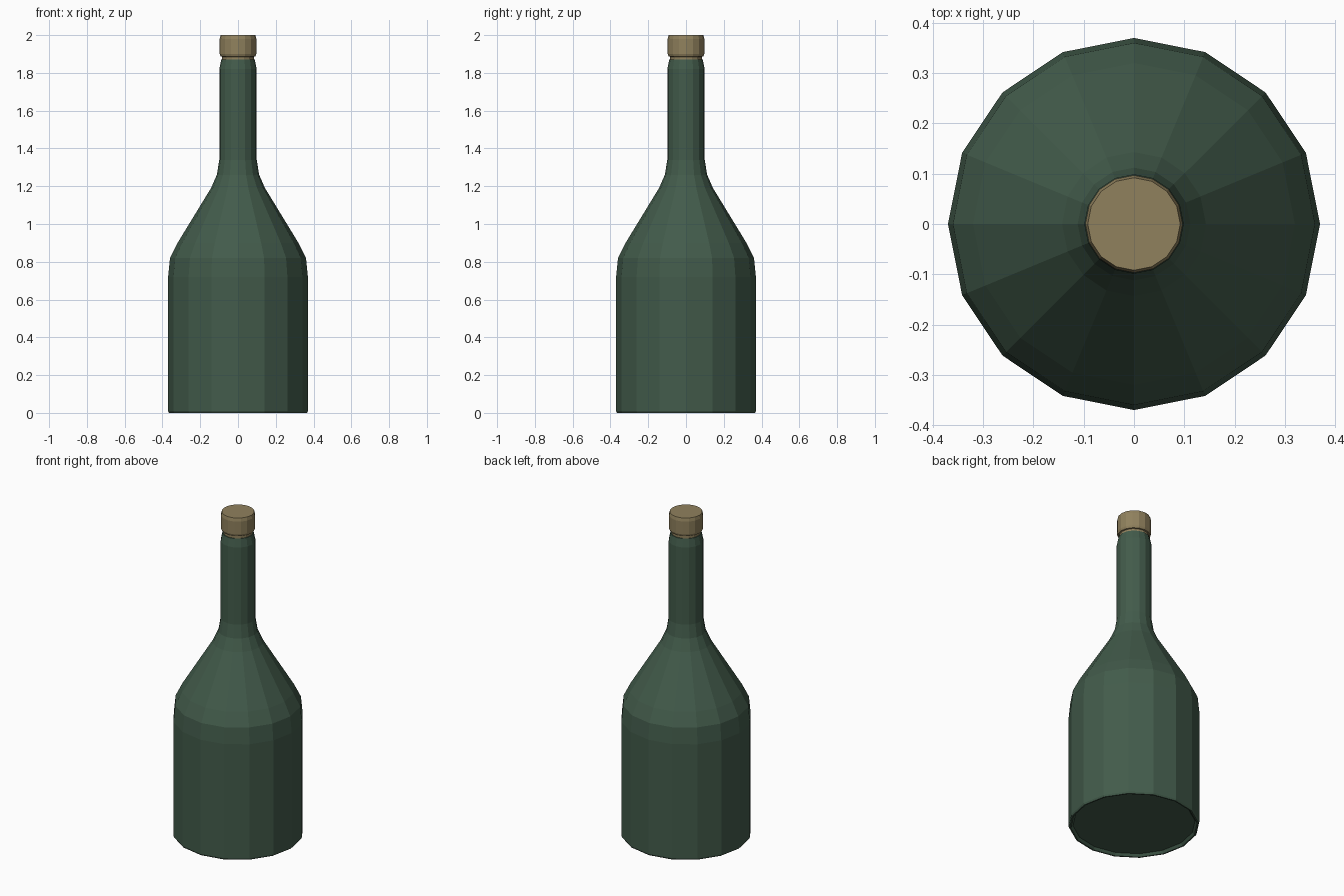
import bpy, bmesh
from math import cos, sin, tau

if "Cube" in bpy.data.objects:
    bpy.data.objects.remove(bpy.data.objects["Cube"])

SIDES = 16


def material(name, color):
    mat = bpy.data.materials.new(name)
    mat.diffuse_color = (*color, 1)
    mat.use_nodes = True
    mat.node_tree.nodes["Principled BSDF"].inputs["Base Color"].default_value = mat.diffuse_color
    return mat


def lathe(name, profile, mat):
    """Spin (radius, height) points around z and cap both ends."""
    bm = bmesh.new()
    rings = [[bm.verts.new((r * cos(tau * i / SIDES), r * sin(tau * i / SIDES), z))
              for i in range(SIDES)] for r, z in profile]
    for low, high in zip(rings, rings[1:]):
        for i in range(SIDES):
            j = (i + 1) % SIDES
            bm.faces.new((low[i], low[j], high[j], high[i]))
    bm.faces.new(rings[0][::-1])
    bm.faces.new(rings[-1])
    mesh = bpy.data.meshes.new(name)
    bm.to_mesh(mesh)
    bm.free()
    mesh.materials.append(mat)
    obj = bpy.data.objects.new(name, mesh)
    bpy.context.collection.objects.link(obj)
    return obj


glass = material("green_glass", (0.055, 0.105, 0.07))
cork = material("cork", (0.28, 0.22, 0.11))

# Glass body: slightly recessed base, straight wall, shoulder, neck and lip
lathe("bottle", [
    (0.345, 0.015), (0.357, 0.0), (0.365, 0.0), (0.37, 0.01),
    (0.37, 0.72), (0.36, 0.82), (0.32, 0.90),
    (0.143, 1.19), (0.112, 1.26), (0.099, 1.34),
    (0.099, 1.82), (0.089, 1.87),
], glass)

# Cork stopper with rounded rims, seated in the neck
lathe("stopper", [
    (0.084, 1.85), (0.084, 1.885), (0.092, 1.887), (0.097, 1.90),
    (0.097, 1.98), (0.092, 2.0),
], cork)
